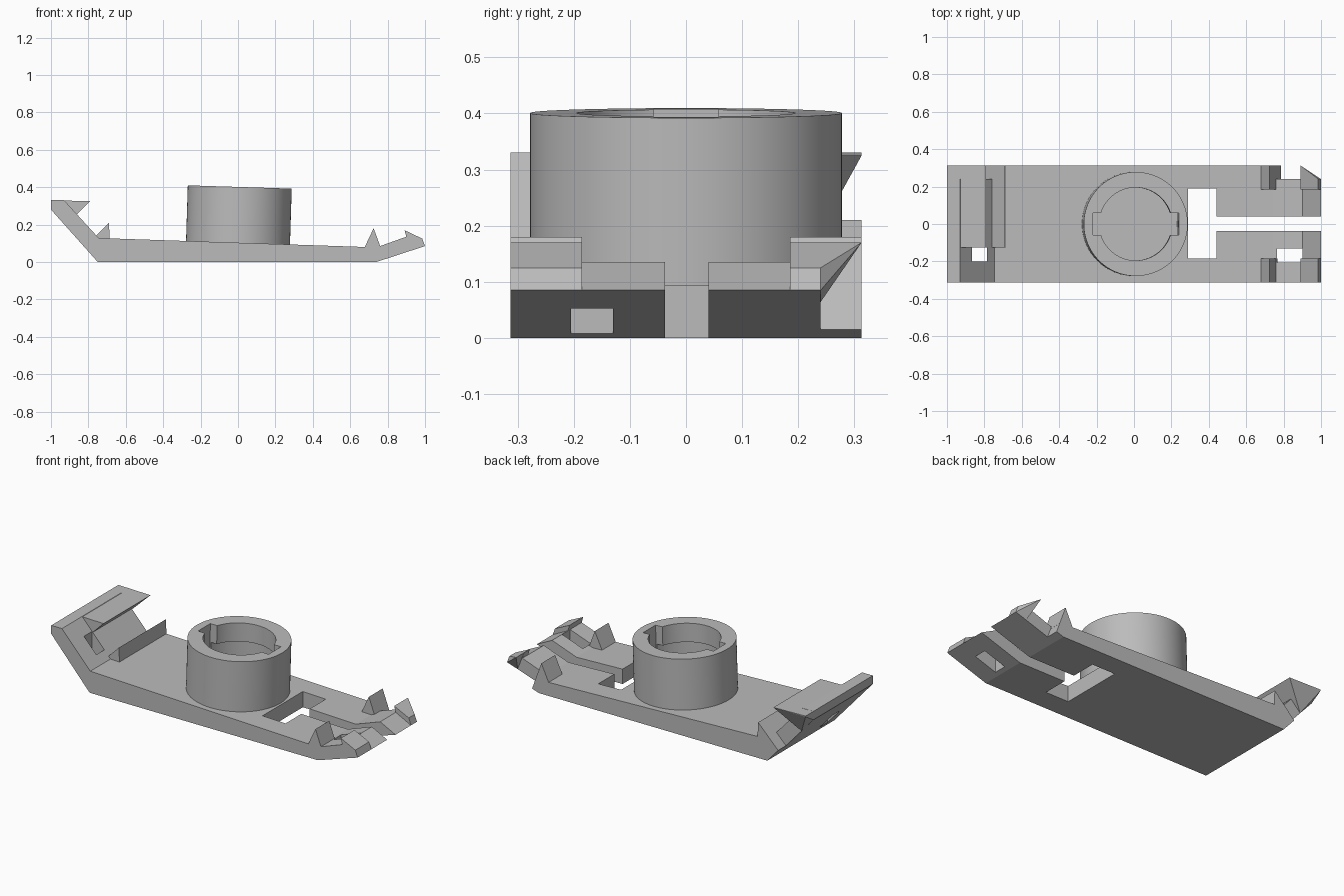
import bpy, bmesh, math
from mathutils import Matrix, Vector

cube = bpy.data.objects.get("Cube")
if cube:
    bpy.data.objects.remove(cube, do_unlink=True)

grey = bpy.data.materials.new("plain grey")
grey.use_nodes = True
grey.diffuse_color = (0.5, 0.5, 0.5, 1)
grey.node_tree.nodes["Principled BSDF"].inputs["Base Color"].default_value = (0.5, 0.5, 0.5, 1)


def finish(name, bm):
    bmesh.ops.recalc_face_normals(bm, faces=bm.faces[:])
    mesh = bpy.data.meshes.new(name)
    bm.to_mesh(mesh)
    bm.free()
    mesh.materials.append(grey)
    obj = bpy.data.objects.new(name, mesh)
    bpy.context.collection.objects.link(obj)
    return obj


def prism(name, profile, y0, y1):
    """Extrude an (x, z) profile from y0 to y1."""
    bm = bmesh.new()
    face = bm.faces.new([bm.verts.new((x, y0, z)) for x, z in profile])
    new = bmesh.ops.extrude_face_region(bm, geom=[face])["geom"]
    bmesh.ops.translate(bm, vec=(0, y1 - y0, 0),
                        verts=[v for v in new if isinstance(v, bmesh.types.BMVert)])
    return finish(name, bm)


def box(name, x0, x1, y0, y1, z0=-0.2, z1=0.6):
    return prism(name, [(x0, z0), (x1, z0), (x1, z1), (x0, z1)], y0, y1)


def hull(name, points):
    bm = bmesh.new()
    for p in points:
        bm.verts.new(p)
    bmesh.ops.convex_hull(bm, input=bm.verts[:])
    return finish(name, bm)


def cylinder(name, radius, z0, z1):
    bm = bmesh.new()
    bmesh.ops.create_cone(bm, cap_ends=True, segments=96, radius1=radius, radius2=radius,
                          depth=z1 - z0, matrix=Matrix.Translation((0, 0, (z0 + z1) / 2)))
    return finish(name, bm)


def cut(obj, cutters):
    bpy.context.view_layer.objects.active = obj
    for c in cutters:
        mod = obj.modifiers.new("cut", "BOOLEAN")
        mod.operation, mod.solver, mod.object = "DIFFERENCE", "EXACT", c
        bpy.ops.object.modifier_apply(modifier=mod.name)
        bpy.data.objects.remove(c, do_unlink=True)


W = 0.313      # half width of the plate
ARM = 0.24     # back edge of the narrowed end arms
SLOT = (-0.037, 0.04)

# Base plate with upturned ends
plate = prism("base_plate", [(-1, 0.33), (-1, 0.28), (-0.75, 0), (0.74, 0), (1, 0.085),
                             (0.9, 0.135), (0.74, 0.078), (0.68, 0.08),
                             (-0.745, 0.128), (-0.93, 0.33)], -W, W)
cut(plate, [
    box("window_cutter", 0.29, 0.44, -0.185, 0.19),
    box("slot_cutter", 0.43, 1.1, *SLOT),
    box("right_hole_cutter", 0.765, 0.9, -0.205, -0.13),
    box("left_hole_cutter", -0.865, -0.785, -0.2, -0.125),
    prism("right_notch_cutter", [(0.725, 0.18), (0.81, -0.051), (1.1, -0.051),
                                 (1.1, 0.4), (0.725, 0.4)], ARM, 0.5),
    prism("left_notch_cutter", [(-0.69, 0.21), (-0.95, -0.05), (-1.1, -0.05),
                                (-1.1, 0.5), (-0.69, 0.5)], ARM, 0.5),
])

# Overhanging lip and low hook at the left end
prism("left_lip", [(-1, 0.33), (-0.79, 0.325), (-0.86, 0.255), (-0.92, 0.28), (-1, 0.29)],
      -0.125, ARM)
prism("left_hook", [(-0.775, 0.125), (-0.69, 0.21), (-0.685, 0.1)], -0.125, W)

# Tapered latch at the back of the left lip
section = [(-1, 0.33), (-0.79, 0.325), (-0.922, 0.193), (-1, 0.28)]
tip = [(-1, 0.33), (-0.79, 0.325), (-1, 0.325)]
hull("left_latch", [(x, ARM, z) for x, z in section] + [(x, W, z) for x, z in tip])

# Paired hooks and end catches at the right end
for side, y0, y1, arm_end in (("front", -W, -0.185, -0.185), ("back", 0.185, W, ARM)):
    prism(side + "_hook", [(0.673, 0.07), (0.725, 0.18), (0.766, 0.07)], y0, y1)
    prism(side + "_catch", [(0.89, 0.17), (0.985, 0.125), (1, 0.085), (0.93, 0.064),
                            (0.9, 0.135)], y0, arm_end)

# Tapered latch at the back of the right catch
hull("right_latch", [(x, ARM, z) for x, z in
                     [(0.89, 0.17), (0.985, 0.125), (1, 0.085), (0.93, 0.064)]]
     + [(0.89, W, 0.17)])

# Socket with two key slots above a wider inner groove
socket = cylinder("socket", 0.278, -0.03, 0.3)
cut(socket, [
    cylinder("bore_cutter", 0.195, -0.1, 0.4),
    box("key_cutter", -0.23, 0.23, -0.058, 0.058, -0.11, 0.41),
    cylinder("groove_cutter", 0.231, -0.12, 0.19),
])
socket.matrix_world = Matrix.Translation((0, 0, 0.101)) @ Matrix.Rotation(math.radians(1.8), 4, "Y")

bpy.ops.object.select_all(action="DESELECT")
socket.select_set(True)
bpy.context.view_layer.objects.active = socket
bpy.ops.object.shade_smooth_by_angle(angle=math.radians(30))
